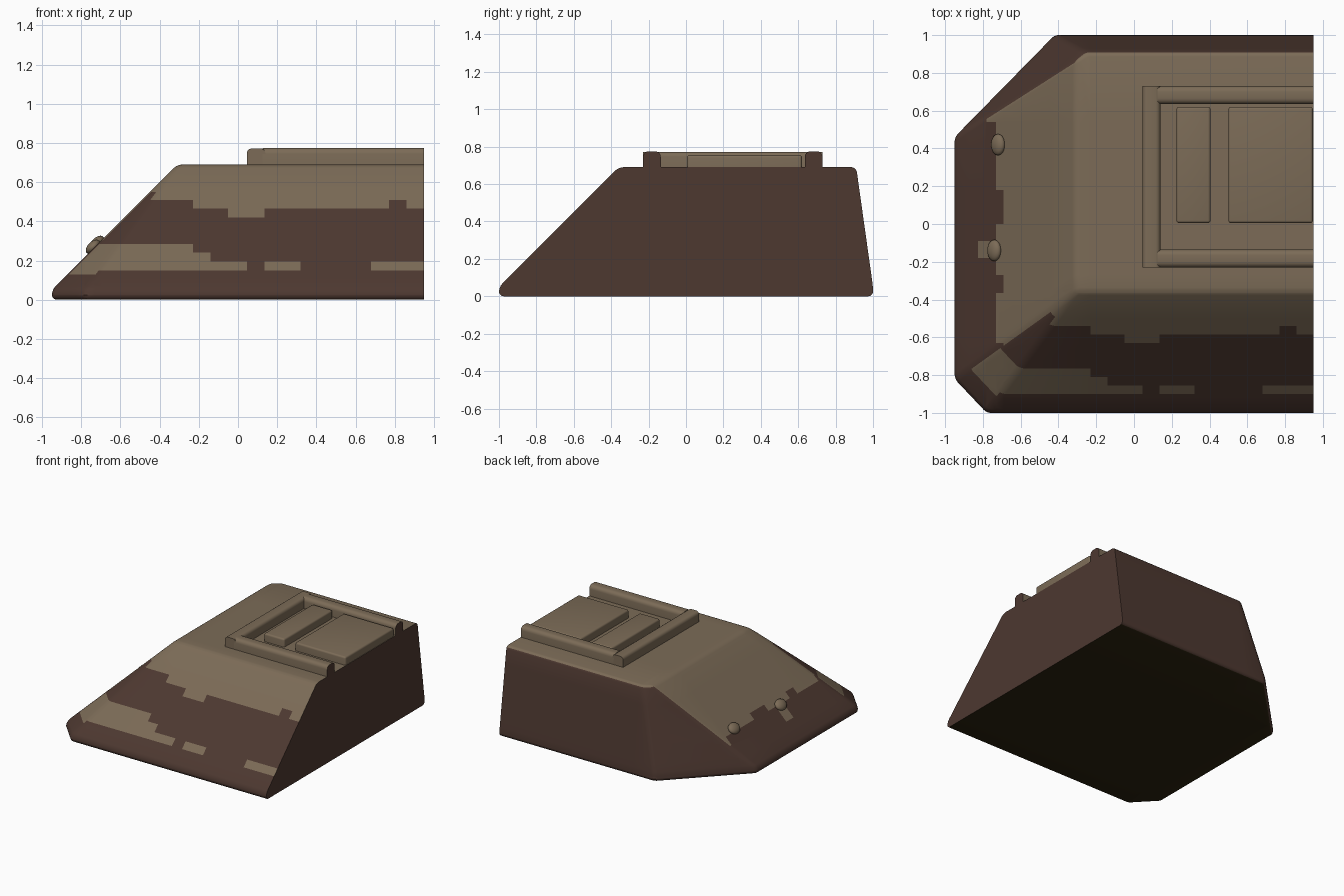
import bpy, bmesh, math
from mathutils import Vector, Matrix

if "Cube" in bpy.data.objects:
    bpy.data.objects.remove(bpy.data.objects["Cube"])


def material(name, rgb):
    m = bpy.data.materials.new(name)
    m.diffuse_color = (*rgb, 1)
    m.use_nodes = True
    m.node_tree.nodes["Principled BSDF"].inputs["Base Color"].default_value = m.diffuse_color
    return m


TAN = material("tan", (0.20, 0.148, 0.095))
BROWN = material("dark_brown", (0.075, 0.040, 0.030))
UNDER = material("underside_olive", (0.025, 0.017, 0.005))
END_X = 0.95


def finish(bm, name, mats, angle=35):
    me = bpy.data.meshes.new(name)
    bm.to_mesh(me)
    bm.free()
    ob = bpy.data.objects.new(name, me)
    bpy.context.collection.objects.link(ob)
    for m in mats:
        me.materials.append(m)
    bpy.ops.object.select_all(action='DESELECT')
    ob.select_set(True)
    bpy.context.view_layer.objects.active = ob
    bpy.ops.object.shade_smooth_by_angle(angle=math.radians(angle))
    return ob


def cut(bm, co, no, clear=False):
    geom = bm.verts[:] + bm.edges[:] + bm.faces[:]
    return bmesh.ops.bisect_plane(bm, geom=geom, dist=1e-5, plane_co=co,
                                  plane_no=no, clear_outer=clear)


# Blocky camouflage on the front slope
def front_tan(x, z):
    if x < -0.23 or 0.77 < x < 0.86:
        upper = 0.51
    elif -0.05 < x < 0.135:
        upper = 0.42
    else:
        upper = 0.465
    if z > upper:
        return True
    if 0.15 < z < 0.195:
        return x < 0.045 or 0.135 < x < 0.32 or x > 0.68
    if 0.195 < z < 0.24:
        return x < -0.14
    return 0.24 < z < 0.285 and x < -0.23


# Stepped camouflage edge on the left slope: (lower y limit, x of the edge)
STEPS = [(0.54, -0.78), (0.18, -0.73), (0.0, -0.69), (-0.09, -0.73),
         (-0.18, -0.825), (-0.27, -0.73), (-0.365, -0.69), (-0.63, -0.73),
         (-2, -0.69)]


def hull_colour(c, n):
    if n.z < -0.9:
        return 2
    if n.x > 0.9:
        return 1
    if n.z > 0.95:
        return 0
    if n.y < -0.25 and n.x < -0.25:
        return 0 if 0.13 < c.z < 0.285 or c.z > 0.55 else 1
    if n.y < -0.25:
        return 0 if front_tan(c.x, c.z) else 1
    if n.y > 0.3:
        return 0 if n.z > 0.6 and c.z > 0.6 else 1
    if n.x < -0.25:
        edge = next(x for y, x in STEPS if c.y > y)
        return 0 if c.x > edge else 1
    return 0 if c.z > 0.6 else 1


# Hull: outline at the floor, at the top of the lip and at the roof
base = [(-0.95, -0.82), (-0.78, -1), (1.2, -1), (1.2, 1), (-0.42, 1), (-0.95, 0.46)]
roof = [(-0.31, -0.36), (-0.31, -0.36), (1.2, -0.36), (1.2, 0.91), (-0.25, 0.91),
        (-0.31, 0.87)]
bm = bmesh.new()
rings = [[bm.verts.new((x, y, z)) for x, y in pts]
         for pts, z in ((base, 0), (base, 0.05), (roof, 0.69))]
bm.faces.new(rings[0][::-1])
bm.faces.new(rings[2])
for lo, hi in zip(rings, rings[1:]):
    for i in range(6):
        j = (i + 1) % 6
        bm.faces.new((lo[i], lo[j], hi[j], hi[i]))
bmesh.ops.remove_doubles(bm, verts=bm.verts[:], dist=1e-4)
bmesh.ops.recalc_face_normals(bm, faces=bm.faces[:])
bmesh.ops.bevel(bm, geom=bm.edges[:], offset=0.024, segments=3, profile=0.5,
                affect='EDGES', clamp_overlap=True)
# Flat cut end
res = cut(bm, (END_X, 0, 0), (1, 0, 0), clear=True)
rim = [e for e in res['geom_cut'] if isinstance(e, bmesh.types.BMEdge)]
bmesh.ops.edgeloop_fill(bm, edges=rim)
# Cuts along the camouflage grid
for x in (-0.825, -0.78, -0.73, -0.69, -0.23, -0.14, -0.05, 0.045, 0.135, 0.32,
          0.68, 0.77, 0.86):
    cut(bm, (x, 0, 0), (1, 0, 0))
for y, _ in STEPS[:-1]:
    cut(bm, (0, y, 0), (0, 1, 0))
for z in (0.13, 0.15, 0.195, 0.24, 0.285, 0.42, 0.465, 0.51, 0.55):
    cut(bm, (0, 0, z), (0, 0, 1))
bmesh.ops.recalc_face_normals(bm, faces=bm.faces[:])
for f in bm.faces:
    f.material_index = hull_colour(f.calc_center_median(), f.normal)
finish(bm, "hull", (TAN, BROWN, UNDER))


# Box with rounded edges chosen by a rule on the edge's middle and direction
def rounded_box(name, lo, hi, radius, pick, brown_end=False):
    bm = bmesh.new()
    lo, hi = Vector(lo), Vector(hi)
    bmesh.ops.create_cube(bm, size=1)
    for v in bm.verts:
        v.co = [a + (b - a) * (t + 0.5) for a, b, t in zip(lo, hi, v.co)]
    edges = []
    for e in bm.edges:
        d = (e.verts[1].co - e.verts[0].co).normalized()
        top = min(v.co.z for v in e.verts) > hi.z - 1e-4
        if pick(d, top):
            edges.append(e)
    bmesh.ops.bevel(bm, geom=edges, offset=radius, segments=4, profile=0.5,
                    affect='EDGES')
    for f in bm.faces:
        if brown_end and f.normal.x > 0.9:
            f.material_index = 1
    return finish(bm, name, (TAN, BROWN))


# Raised frame around the hatch
for name, y in (("frame_rail_front", -0.23), ("frame_rail_back", 0.635)):
    rounded_box(name, (0.125, y, 0.67), (END_X, y + 0.095, 0.775), 0.03,
                lambda d, top: top and abs(d.x) > 0.9, True)
rounded_box("frame_rail_left", (0.045, -0.23, 0.67), (0.14, 0.73, 0.772), 0.025,
            lambda d, top: top and abs(d.y) > 0.9)

# Hatch panels
for name, x0, x1 in (("hatch_panel_small", 0.225, 0.405),
                     ("hatch_panel_large", 0.50, 0.947)):
    rounded_box(name, (x0, 0.005, 0.67), (x1, 0.62, 0.755), 0.014,
                lambda d, top: top or abs(d.z) > 0.9)

# Domed lamps on the left slope
for name, x, y in (("lamp_back", -0.72, 0.42), ("lamp_front", -0.74, -0.14)):
    bm = bmesh.new()
    bmesh.ops.create_uvsphere(bm, u_segments=20, v_segments=12, radius=1)
    bm.transform(Matrix.Translation((x, y, x + 1.01))
                 @ Matrix.Rotation(-math.pi / 4, 4, 'Y')
                 @ Matrix.Diagonal((0.045, 0.057, 0.026, 1)))
    finish(bm, name, (TAN,))
